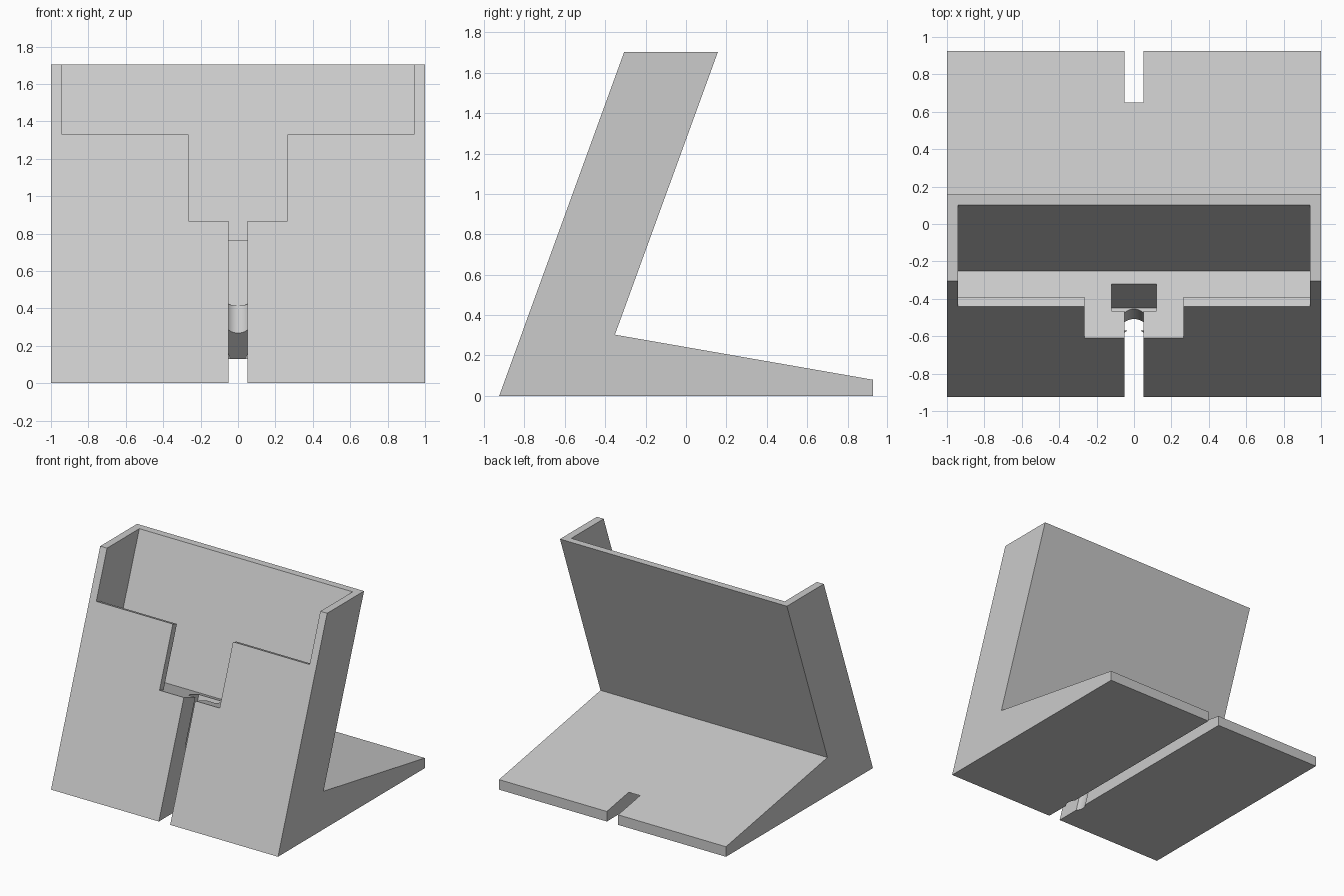
import bpy
import bmesh
from math import radians
from mathutils import Matrix, Vector

cube = bpy.data.objects.get("Cube")
if cube:
    bpy.data.objects.remove(cube, do_unlink=True)

grey = bpy.data.materials.new("light grey plastic")
grey.use_nodes = True
colour = (0.6, 0.6, 0.6, 1)
grey.diffuse_color = colour
grey.node_tree.nodes["Principled BSDF"].inputs["Base Color"].default_value = colour

FRONT = -0.925
# Leaning frame: y is depth into the backrest, z runs up its front face
LEAN = Matrix.Translation((0, FRONT, 0)) @ Matrix.Rotation(radians(-20), 4, "X")


def finish(name, bm, matrix=None):
    if matrix:
        bm.transform(matrix)
    bmesh.ops.recalc_face_normals(bm, faces=bm.faces)
    mesh = bpy.data.meshes.new(name)
    bm.to_mesh(mesh)
    bm.free()
    mesh.materials.append(grey)
    obj = bpy.data.objects.new(name, mesh)
    bpy.context.collection.objects.link(obj)
    return obj


def prism(name, half_width, profile, matrix=None):
    """Extrude a (y, z) profile symmetrically along x."""
    bm = bmesh.new()
    face = bm.faces.new([bm.verts.new((-half_width, y, z)) for y, z in profile])
    side = bmesh.ops.extrude_face_region(bm, geom=[face])["geom"]
    verts = [v for v in side if isinstance(v, bmesh.types.BMVert)]
    bmesh.ops.translate(bm, verts=verts, vec=Vector((2 * half_width, 0, 0)))
    return finish(name, bm, matrix)


def leaning_box(name, half_width, near, far, low, high):
    return prism(name, half_width,
                 [(near, low), (far, low), (far, high), (near, high)], LEAN)


# Leaning backrest and wedge foot
stand = prism("dock_stand", 1.0, [
    (FRONT, 0), (0.925, 0), (0.925, 0.08), (-0.352, 0.303),
    (0.158, 1.703), (-0.306, 1.703)])

FLOOR, LIP, ABOVE = 0.923, 1.416, 2.3
PIT, AXIS = 0.551, 0.23

# Round cable hole below the plug recess
bm = bmesh.new()
bmesh.ops.create_cone(bm, cap_ends=True, segments=48, radius1=0.07, radius2=0.07,
                      depth=PIT + 0.35)
bmesh.ops.translate(bm, verts=bm.verts, vec=(0, AXIS, (PIT + 0.05 - 0.3) / 2))
cable_hole = finish("cable_hole", bm, LEAN)

cutters = [
    leaning_box("device_pocket", 0.94, 0.053, 0.381, FLOOR, ABOVE),
    leaning_box("wide_front_opening", 0.94, -0.2, 0.1, LIP, ABOVE),
    leaning_box("narrow_front_opening", 0.265, -0.2, 0.1, FLOOR, ABOVE - 0.2),
    leaning_box("plug_recess", 0.12, 0.153, 0.307, PIT, FLOOR + 0.1),
    cable_hole,
    leaning_box("front_cable_slot", 0.05, -0.2, AXIS, -0.3, FLOOR + 0.1),
    # Groove under the foot, with a sloped ceiling where the cable bends
    prism("foot_cable_groove", 0.05, [
        (-1.1, -0.1), (-1.1, 0.128), (-0.57, 0.128), (-0.57, 0.33),
        (-0.368, 0.128), (1.1, 0.128), (1.1, -0.1)]),
]

bpy.context.view_layer.objects.active = stand
for cutter in cutters:
    cutter.hide_render = True
    mod = stand.modifiers.new(cutter.name, "BOOLEAN")
    mod.operation = "DIFFERENCE"
    mod.solver = "EXACT"
    mod.object = cutter
    bpy.ops.object.modifier_apply(modifier=mod.name)
for cutter in cutters:
    bpy.data.objects.remove(cutter, do_unlink=True)

# Smooth the round hole only, keeping flat faces crisp
for obj in bpy.context.selected_objects:
    obj.select_set(False)
stand.select_set(True)
bpy.ops.object.shade_smooth_by_angle(angle=radians(15))
